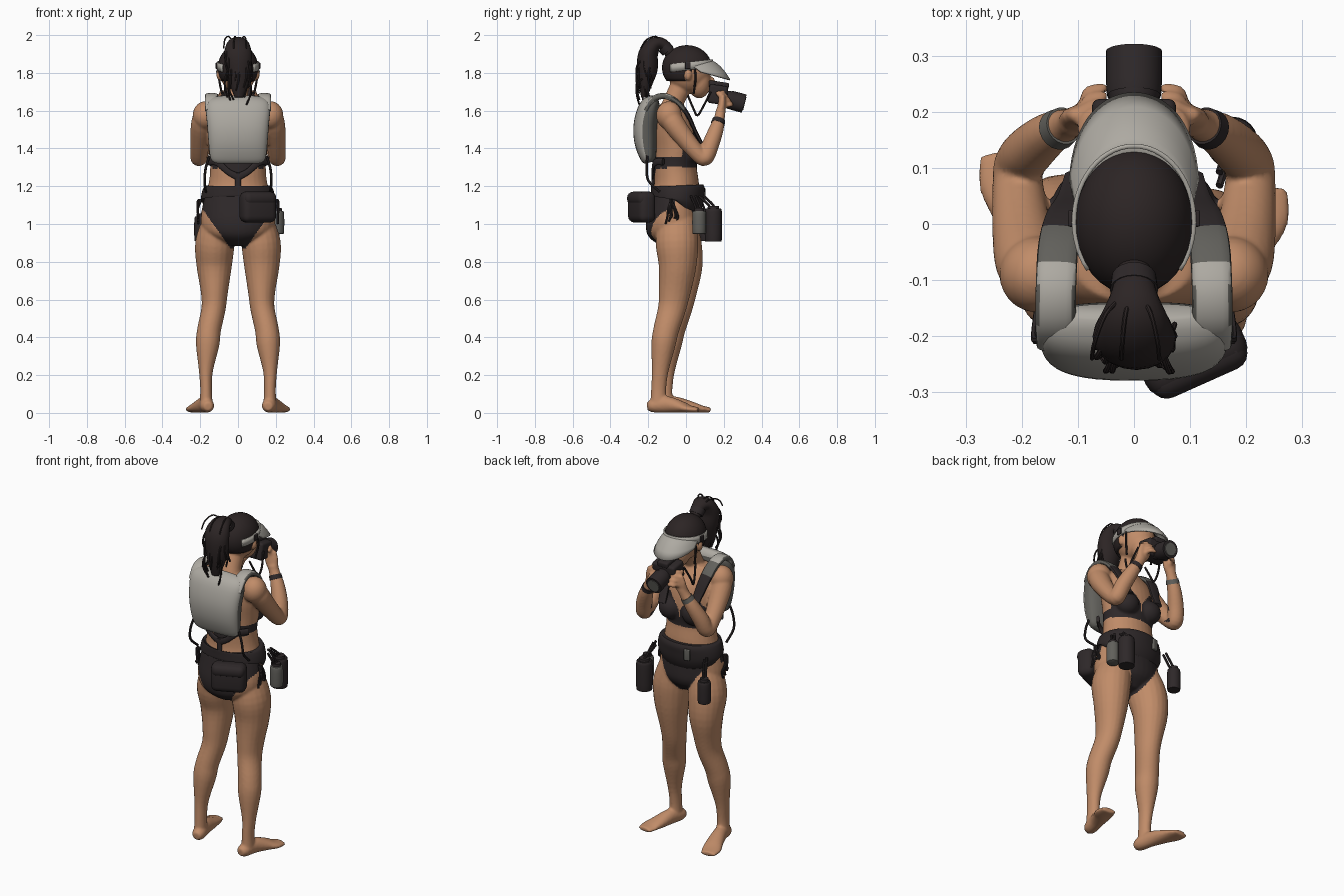
import bpy, bmesh, math, random
from mathutils import Vector, Matrix

if "Cube" in bpy.data.objects:
    bpy.data.objects.remove(bpy.data.objects["Cube"])

random.seed(4)
X, Y, Z = Vector((1, 0, 0)), Vector((0, 1, 0)), Vector((0, 0, 1))


def mat(name, r, g, b):
    m = bpy.data.materials.new(name)
    m.diffuse_color = (r, g, b, 1)
    m.use_nodes = True
    m.node_tree.nodes["Principled BSDF"].inputs["Base Color"].default_value = m.diffuse_color
    return m


SKIN = mat("skin", .53, .262, .14)
BLACK = mat("black fabric", .027, .021, .022)
HAIR = mat("dark hair", .025, .018, .018)
LIGHT = mat("light grey", .42, .40, .36)
MID = mat("mid grey", .12, .117, .105)


def spline(pts, n=4):
    """Catmull-Rom resampling of tuples of any length."""
    out = []
    for i in range(len(pts) - 1):
        p = [pts[max(i - 1, 0)], pts[i], pts[i + 1], pts[min(i + 2, len(pts) - 1)]]
        for k in range(n):
            t = k / n
            out.append([.5 * (2 * b + (c - a) * t + (2 * a - 5 * b + 4 * c - d) * t * t
                              + (3 * b - a - 3 * c + d) * t ** 3) for a, b, c, d in zip(*p)])
    return out + [list(pts[-1])]


def loft(bm, pts, ref=Y, sides=20, power=1.0, n=4):
    """Capped elliptical tube through (x, y, z, radius_a, radius_b)."""
    pts = spline(pts, n)
    pos = [Vector(p[:3]) for p in pts]
    rings = []
    for i, p in enumerate(pts):
        t = (pos[min(i + 1, len(pos) - 1)] - pos[max(i - 1, 0)]).normalized()
        u = ref.cross(t).normalized()
        v = t.cross(u)
        ring = []
        for k in range(sides):
            a = 2 * math.pi * k / sides
            c, s = math.cos(a), math.sin(a)
            ring.append(bm.verts.new(pos[i] + u * p[3] * math.copysign(abs(c) ** power, c)
                                     + v * p[4] * math.copysign(abs(s) ** power, s)))
        rings.append(ring)
    for a, b in zip(rings, rings[1:]):
        for k in range(sides):
            bm.faces.new((a[k], a[(k + 1) % sides], b[(k + 1) % sides], b[k]))
    bm.faces.new(rings[0][::-1])
    bm.faces.new(rings[-1])


def ball(bm, c, r):
    bmesh.ops.create_uvsphere(bm, u_segments=32, v_segments=20, radius=1,
                              matrix=Matrix.Translation(c) @ Matrix.Diagonal((*r, 1)))


def finish(name, bm, *mats, rule=None, angle=40):
    bmesh.ops.recalc_face_normals(bm, faces=bm.faces)
    me = bpy.data.meshes.new(name)
    bm.normal_update()
    for f in bm.faces:
        f.smooth = True
        if rule:
            f.material_index = rule(f)
    bm.to_mesh(me)
    bm.free()
    for m in mats:
        me.materials.append(m)
    me.set_sharp_from_angle(angle=math.radians(angle))
    ob = bpy.data.objects.new(name, me)
    bpy.context.collection.objects.link(ob)
    return ob


def tube(name, pts, m, ref=Y, **kw):
    bm = bmesh.new()
    loft(bm, pts, ref, **kw)
    return finish(name, bm, m)


def cord(name, pts, r, m, ref=Y):
    return tube(name, [(*p, r, r) for p in pts], m, ref, sides=7)


def box(name, c, size, m, rot=(0, 0, 0), bevel=.02):
    bm = bmesh.new()
    bmesh.ops.create_cube(bm, size=1, matrix=Matrix.Diagonal((*size, 1)))
    bmesh.ops.bevel(bm, geom=bm.edges[:], offset=bevel, segments=4, profile=.5, affect='EDGES')
    ob = finish(name, bm, m)
    ob.location, ob.rotation_euler = c, rot
    return ob


# --- body: overlapping lofts fused by a voxel remesh
bm = bmesh.new()
loft(bm, [(0, -.06, .89, .06, .07), (0, -.065, .94, .16, .13), (0, -.068, 1.0, .195, .145),
          (0, -.06, 1.1, .187, .132), (0, -.05, 1.2, .158, .12), (0, -.055, 1.3, .147, .112),
          (0, -.05, 1.4, .157, .115), (0, -.06, 1.5, .167, .11), (0, -.075, 1.58, .16, .085),
          (0, -.08, 1.635, .10, .06)], sides=32)
loft(bm, [(0, -.09, 1.58, .075, .06), (0, -.06, 1.66, .055, .055), (0, -.01, 1.76, .055, .06)])
ball(bm, (0, .015, 1.81), (.097, .115, .118))
ball(bm, (0, .07, 1.755), (.068, .062, .09))
ball(bm, (0, .135, 1.755), (.014, .02, .025))
for s, dy, toe in ((1, -.005, -.028), (-1, .028, 0)):
    loft(bm, [(s * .10, -.05, 1.02, .085, .10), (s * .122, -.045 + dy / 2, .9, .104, .113),
              (s * .126, -.04 + dy, .78, .094, .1), (s * .125, -.055 + dy, .64, .072, .084),
              (s * .13, -.07 + dy, .55, .064, .074), (s * .153, -.10 + dy, .44, .063, .068),
              (s * .161, -.115 + dy, .36, .062, .064), (s * .17, -.132 + dy, .22, .037, .044),
              (s * .169, -.14 + dy, .12, .031, .04), (s * .169, -.14 + dy, .04, .036, .045)])
    loft(bm, [(s * .158, -.2 + dy, .035, .022, .022), (s * .162, -.17 + dy, .038, .037, .036),
              (s * .177, -.1 + dy, .045, .038, .044), (s * .203, -.01 + dy + toe / 2, .032, .048, .032),
              (s * .224, .05 + dy + toe, .021, .054, .02), (s * .232, .1 + dy + toe, .015, .042, .014)], ref=Z)
    # breast, shoulder, arm
    ball(bm, (s * .077, .035, 1.385), (.068, .062, .066))
    ball(bm, (s * .172, -.09, 1.575), (.068, .068, .075))
    loft(bm, [(s * .165, -.1, 1.61, .05, .05), (s * .187, -.07, 1.54, .058, .06),
              (s * .201, 0, 1.445, .05, .052), (s * .207, .075, 1.36, .043, .045),
              (s * .205, .105, 1.355, .044, .045), (s * .187, .13, 1.42, .045, .045),
              (s * .152, .16, 1.5, .039, .039), (s * .118, .178, 1.565, .028, .03),
              (s * .103, .183, 1.6, .027, .032)], ref=X)
    # hand and fingers holding the camera
    loft(bm, [(s * .108, .18, 1.585, .022, .03), (s * .09, .19, 1.63, .022, .042),
              (s * .08, .195, 1.68, .016, .036)], ref=X)
    for k in range(4):
        y, z = .225 - k * .014, 1.625 + k * .022
        loft(bm, [(s * .092, y - .025, z, .012, .012), (s * .08, y + .01, z + .006, .012, .012),
                  (s * .048, y + .018, z + .008, .01, .01)], ref=Z, sides=10)
    ball(bm, (s * .1, .01, 1.79), (.014, .02, .03))
raw = finish("body_source", bm)
rm = raw.modifiers.new("fuse", 'REMESH')
rm.mode, rm.voxel_size = 'VOXEL', .007
sm = raw.modifiers.new("soften", 'SMOOTH')
sm.factor, sm.iterations = .5, 4
bpy.context.view_layer.update()
fused = bpy.data.meshes.new_from_object(raw.evaluated_get(bpy.context.evaluated_depsgraph_get()))
bpy.data.objects.remove(raw)


def swim(f):
    """Bikini briefs, chest band and cups."""
    x, y, z = f.calc_center_median()
    x = abs(x)
    if .87 < z < 1.17:
        return int(z > .9 + (x - (.06 if y < -.06 else .035)) * (1.4 if y < -.06 else 1.6))
    if 1.2 < z < 1.355 and x < .166 and y < -.1:
        return int(z > 1.235 + .06 * min(1, x / .06))
    if 1.305 < z < 1.355 and x < .166 and y < .11:
        return 1
    return int(1.3 < z < 1.49 and -.02 < y < .12 and x < .15
               and abs(x - .08) < .078 * min(1, (1.5 - z) / .1))


bm = bmesh.new()
bm.from_mesh(fused)
finish("body", bm, SKIN, BLACK, rule=swim, angle=180)

# --- hair cap with the face opening cut away
bm = bmesh.new()
ball(bm, (0, .005, 1.827), (.107, .132, .12))
bmesh.ops.delete(bm, geom=[v for v in bm.verts if v.co.z < 1.835 and v.co.y > .035
                           or v.co.z < 1.745], context='VERTS')
ob = finish("hair_cap", bm, HAIR)
ob.modifiers.new("thickness", 'SOLIDIFY').thickness = .01

# --- ponytail and loose strands
tube("ponytail", [(0, -.08, 1.90, .03, .03), (0, -.12, 1.95, .03, .04), (0, -.165, 1.95, .04, .06),
                  (0, -.2, 1.9, .052, .074), (.005, -.205, 1.82, .055, .068),
                  (.005, -.215, 1.74, .036, .05), (.005, -.222, 1.67, .015, .022)], HAIR, X)
tube("hair_tie", [(0, -.095, 1.915, .037, .04), (0, -.118, 1.94, .037, .043)], BLACK, X)
for i in range(20):
    x, y = random.uniform(-.07, .075), random.uniform(-.25, -.17)
    z = random.uniform(1.72, 1.9)
    cord("hair_strand", [(x * .6, -.19, z + .06), (x, y - .01, z + .02), (x * 1.1, y - .02, z - .04),
                         (x * .9 + random.uniform(-.02, .02), y - .005, z - .1)], .005, HAIR, X)
for x in (-.05, -.015, .03):
    cord("flyaway_strand", [(x * .4, -.13, 1.96), (x, -.16, 1.993), (x * 1.4, -.21, 1.975),
                            (x * 1.5, -.24, 1.93)], .004, HAIR, X)
for s in (1, -1):
    cord("face_strand", [(s * .095, .045, 1.83), (s * .1, .05, 1.77), (s * .085, .04, 1.69)], .006, HAIR, X)

# --- visor: band round the head and a broad drooping brim
bm = bmesh.new()
rows = []
for i in range(41):
    a = math.radians(-130 + 260 * i / 40)
    rows.append([bm.verts.new((.111 * math.sin(a), .005 + .138 * math.cos(a),
                               z + .015 * math.cos(a))) for z in (1.815, 1.857)])
for a, b in zip(rows, rows[1:]):
    bm.faces.new((a[0], b[0], b[1], a[1]))
finish("visor_band", bm, LIGHT).modifiers.new("thickness", 'SOLIDIFY').thickness = .008
bm = bmesh.new()
rows = []
for i in range(33):
    a = math.radians(-80 + 160 * i / 32)
    s, c = math.sin(a), math.cos(a)
    inner = Vector((s * .106, .005 + c * .124, 1.832 + .038 * c))
    outer = Vector((s * .118, .005 + .23 * c ** .65, 1.825 - .06 * c ** .65))
    rows.append([bm.verts.new(inner.lerp(outer, t) + Z * .018 * 4 * t * (1 - t) * c)
                 for t in (0, .25, .5, .75, 1)])
for a, b in zip(rows, rows[1:]):
    for k in range(4):
        bm.faces.new((a[k], b[k], b[k + 1], a[k + 1]))
finish("visor_brim", bm, LIGHT).modifiers.new("thickness", 'SOLIDIFY').thickness = .008
for s in (1, -1):
    box("visor_clip", (s * .112, .01, 1.838), (.012, .03, .035), BLACK, bevel=.004)

# --- back pack, darker on its sides
bm = bmesh.new()
loft(bm, [(0, -.195, 1.325, .125, .025), (0, -.2, 1.35, .146, .042), (0, -.212, 1.43, .156, .06),
          (0, -.214, 1.52, .163, .064), (0, -.195, 1.61, .17, .058), (0, -.17, 1.65, .155, .04),
          (0, -.155, 1.665, .12, .02)], sides=40, power=.75)
finish("back_pack", bm, LIGHT, MID, angle=60,
       rule=lambda f: int(f.normal.y > -.35 and f.normal.z < .6))

for s in (1, -1):
    # shoulder straps: pale padding behind, dark webbing in front
    bm = bmesh.new()
    loft(bm, [(s * .14, -.215, 1.6, .014, .034), (s * .14, -.175, 1.66, .016, .036),
              (s * .139, -.11, 1.677, .016, .036), (s * .135, -.04, 1.64, .014, .036),
              (s * .125, .01, 1.575, .012, .034), (s * .11, .045, 1.5, .01, .028),
              (s * .1, .085, 1.42, .01, .024)], ref=X, sides=16, power=.7)
    finish("shoulder_strap", bm, LIGHT, MID, BLACK,
           rule=lambda f: 2 if f.calc_center_median().y > -.008
           else int(f.calc_center_median().y > -.068 or abs(f.normal.x) > .6))
    # back harness and thin side straps
    tube("back_harness", [(s * .155, -.12, 1.33, .01, .02), (s * .11, -.165, 1.325, .008, .018),
                          (s * .05, -.175, 1.275, .008, .016), (0, -.175, 1.25, .008, .02)], BLACK, Z)
    cord("side_strap", [(s * .15, -.205, 1.36), (s * .17, -.208, 1.3), (s * .177, -.2, 1.23),
                        (s * .17, -.14, 1.17)], .007, BLACK, X)
    # tied bows at the hips
    for k in range(5):
        y = -.08 + random.uniform(-.03, .03)
        cord("hip_tie", [(s * .195, -.08, 1.125), (s * .213, (y - .08) / 2, 1.08 + .01 * k),
                         (s * .21, y + .01, 1.04), (s * .211, y, 1.0 + .012 * k)], .006, BLACK, X)
    # camera neck strap
    cord("camera_strap", [(s * .078, .13, 1.70), (s * .095, .09, 1.62), (s * .09, .06, 1.575),
                          (s * .085, .04, 1.61), (s * .07, .01, 1.68)], .006, BLACK, X)
    # wrist bands
    tube("wrist_band", [(s * .136, .168, 1.53, .037, .037), (s * .125, .175, 1.552, .034, .034)],
         BLACK if s > 0 else MID, X)
tube("centre_harness", [(0, -.175, 1.27, .018, .008), (0, -.175, 1.17, .014, .008)], BLACK)

# --- belt, buckle and waist bag
tube("belt", [(0, -.05, 1.12, .185, .132), (0, -.047, 1.128, .196, .14), (0, -.044, 1.165, .192, .142),
              (0, -.042, 1.195, .18, .142), (0, -.042, 1.203, .168, .13)], BLACK, sides=40)
box("belt_buckle", (-.07, .09, 1.157), (.035, .02, .065), MID, (0, 0, .25), .005)
box("waist_bag", (.105, -.235, 1.09), (.195, .095, .165), BLACK, (0, 0, .42), .035)
box("waist_bag_flap", (.108, -.24, 1.135), (.185, .095, .07), BLACK, (0, 0, .42), .03)

# --- bottles and pouches hanging from the belt
for name, x, y, r, z0, z1, m in (("grey_bottle", .208, .07, .036, .95, 1.07, MID),
                                 ("dark_bottle", .175, .145, .045, .912, 1.08, BLACK),
                                 ("left_pouch", -.195, .105, .036, .912, 1.04, BLACK)):
    tube(name, [(x, y, z0, r * .8, r * .8), (x, y, z0 + .008, r, r), (x, y, z1 - .015, r, r),
                (x, y, z1, r * .75, r * .75)], m, sides=24)
    tube(name + "_cap", [(x, y, z1 - .005, r * .7, r * .7), (x, y, z1 + .015, r * .65, r * .65)], BLACK)
    for d in (-.012, .012):
        cord(name + "_loop", [(x, y + d, z1), (x * .95, y * .85 + d, z1 + .03),
                              (x * .87, y * .55 + d, 1.15)], .007, BLACK, X)

# --- camera: body, viewfinder and lens tilted slightly down
tilt = (-.15, 0, 0)
box("camera_body", (0, .168, 1.685), (.15, .1, .1), BLACK, tilt, .014)
box("camera_viewfinder", (0, .17, 1.737), (.07, .115, .035), BLACK, tilt, .01)
tube("camera_lens", [(0, .19, 1.667, .042, .042), (0, .225, 1.66, .044, .044), (0, .235, 1.657, .049, .049),
                     (0, .308, 1.637, .05, .05)], BLACK, Z, sides=32)
tube("lens_glass", [(0, .307, 1.637, .038, .038), (0, .311, 1.636, .036, .036)], MID, Z, sides=32)
